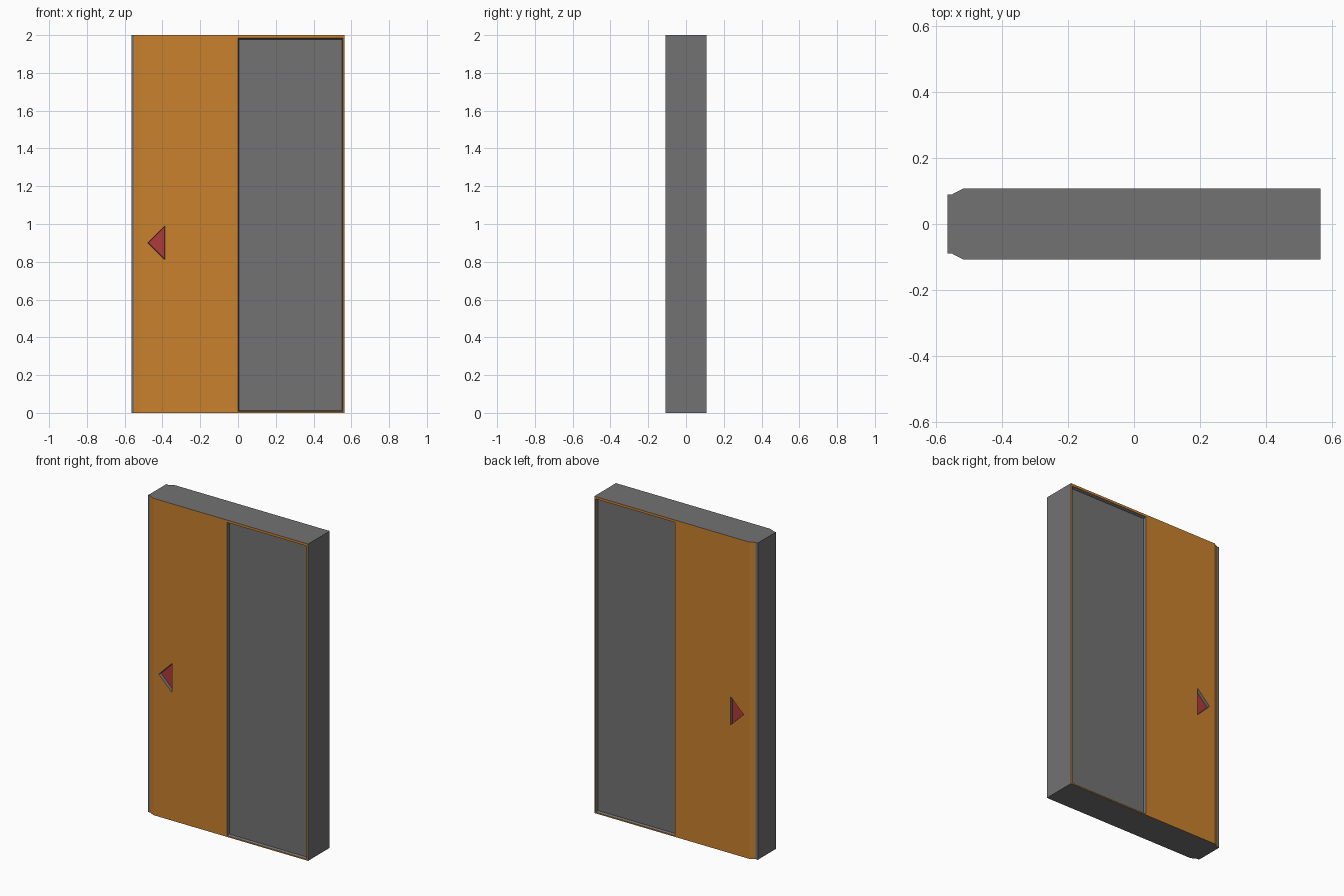
import bpy, bmesh

if "Cube" in bpy.data.objects:
    bpy.data.objects.remove(bpy.data.objects["Cube"])


def material(name, color):
    m = bpy.data.materials.new(name)
    m.diffuse_color = (*color, 1)
    m.use_nodes = True
    m.node_tree.nodes["Principled BSDF"].inputs["Base Color"].default_value = m.diffuse_color
    return m


GREY = material("grey metal", (0.17, 0.17, 0.17))
ORANGE = material("orange paint", (0.58, 0.22, 0.027))
RED = material("red handle", (0.43, 0.042, 0.045))
HALF_DEPTH = 0.108


def loft(bm, ring_a, ring_b):
    """Closed solid between two matching rings of points."""
    a = [bm.verts.new(p) for p in ring_a]
    b = [bm.verts.new(p) for p in ring_b]
    bm.faces.new(a)
    bm.faces.new(b[::-1])
    n = len(a)
    for i in range(n):
        bm.faces.new((a[i], b[i], b[(i + 1) % n], a[(i + 1) % n]))


def finish(name, bm, mats, rule):
    bmesh.ops.recalc_face_normals(bm, faces=bm.faces[:])
    for f in bm.faces:
        f.material_index = rule(f)
    mesh = bpy.data.meshes.new(name)
    bm.to_mesh(mesh)
    bm.free()
    for m in mats:
        mesh.materials.append(m)
    ob = bpy.data.objects.new(name, mesh)
    bpy.context.collection.objects.link(ob)
    return ob


# Door leaf: plan profile with a chamfered closing edge, extruded upwards
half = [(0.565, HALF_DEPTH), (-0.515, HALF_DEPTH), (-0.55, 0.09), (-0.565, 0.09)]
plan = half + [(x, -y) for x, y in reversed(half)]
bm = bmesh.new()
loft(bm, [(x, y, 0) for x, y in plan], [(x, y, 2) for x, y in plan])
door = finish("sliding_door_leaf", bm, [GREY, ORANGE],
              lambda f: int(abs(f.normal.y) > 0.5 and f.calc_center_median().x > -0.555))


def recess(name, outline, inner, depth, floor):
    """Cut a slightly tapered recess into the front and the back."""
    bm = bmesh.new()
    for side in (-1, 1):
        outer = [(2 * x - u, 2 * z - w) for (x, z), (u, w) in zip(outline, inner)]
        loft(bm, [(x, side * (HALF_DEPTH + depth), z) for x, z in outer],
             [(x, side * (HALF_DEPTH - depth), z) for x, z in inner])
    cutter = finish(name, bm, [GREY, floor], lambda f: int(abs(f.normal.y) > 0.95))
    cutter.hide_render = True
    mod = door.modifiers.new(name, 'BOOLEAN')
    mod.operation = 'DIFFERENCE'
    mod.solver = 'EXACT'
    mod.material_mode = 'TRANSFER'
    mod.object = cutter
    bpy.context.view_layer.objects.active = door
    bpy.ops.object.modifier_apply(modifier=name)
    bpy.data.objects.remove(cutter)


def rect(x0, x1, z0, z1):
    return [(x0, z0), (x1, z0), (x1, z1), (x0, z1)]


# Tall recessed panel
recess("panel_recess", rect(0.0, 0.555, 0.008, 1.985),
       rect(0.004, 0.55, 0.013, 1.978), 0.016, GREY)
# Triangular handle
recess("handle_recess", [(-0.478, 0.9), (-0.387, 0.81), (-0.387, 0.99)],
       [(-0.474, 0.9), (-0.389, 0.815), (-0.389, 0.985)], 0.018, RED)
